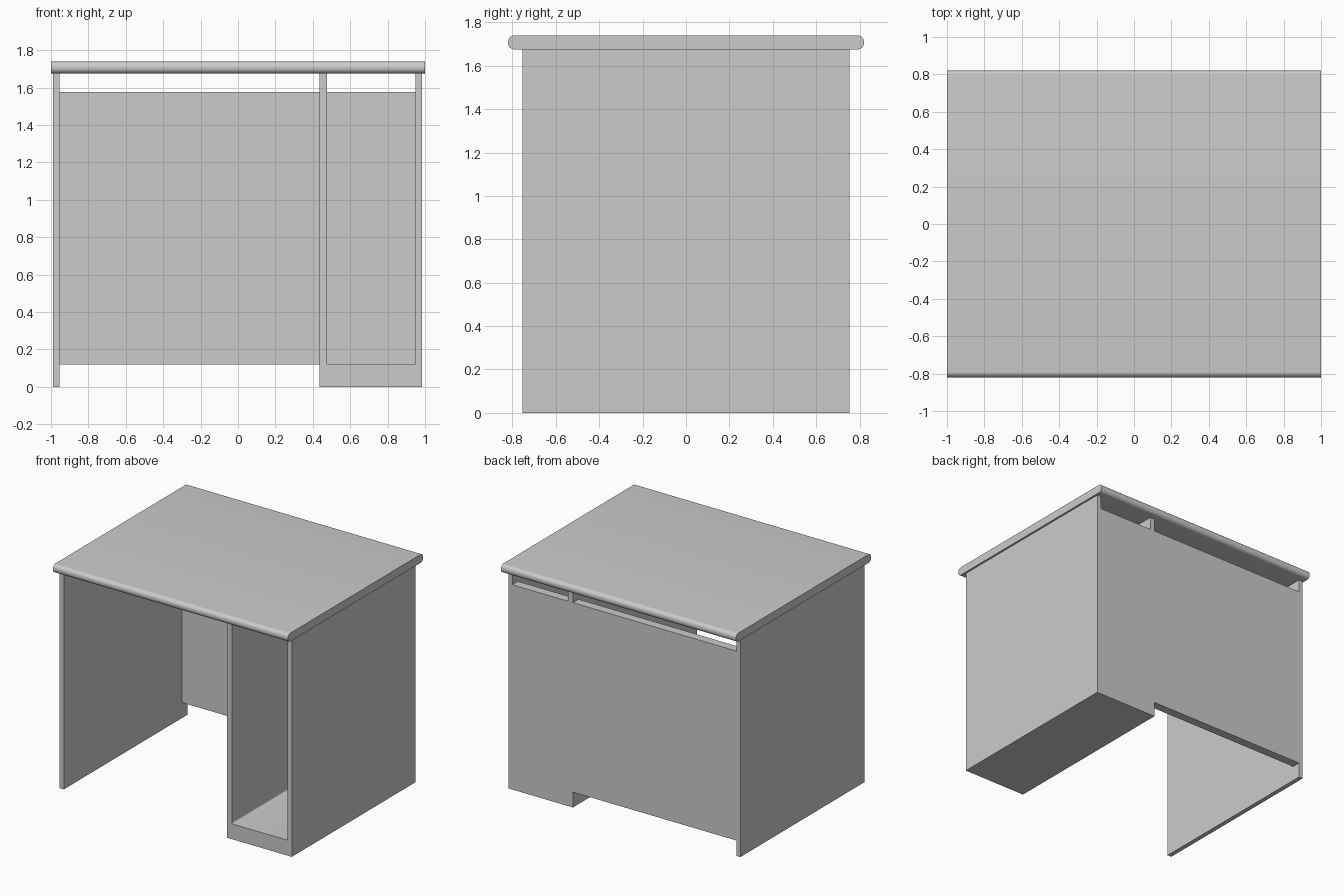
import bpy, bmesh, math

if "Cube" in bpy.data.objects:
    bpy.data.objects.remove(bpy.data.objects["Cube"])

TOP_Z, HEIGHT = 1.675, 1.74
FRONT, BACK = -0.753, 0.753


def rounded(corners, segs=8):
    """Outline from (a, b, radius) right-angled corners, filleting where radius > 0."""
    pts, n = [], len(corners)
    for i, (a, b, r) in enumerate(corners):
        if r == 0:
            pts.append((a, b))
            continue
        dirs = []
        for q in (corners[i - 1], corners[(i + 1) % n]):
            da, db = q[0] - a, q[1] - b
            d = math.hypot(da, db)
            dirs.append((da / d * r, db / d * r))
        (ua, ub), (va, vb) = dirs
        for k in range(segs + 1):
            t = math.pi / 2 * k / segs
            s, c = 1 - math.sin(t), 1 - math.cos(t)
            pts.append((a + ua * s + va * c, b + ub * s + vb * c))
    return pts


def prism(name, outline, axis, lo, hi):
    """Extrude an outline (other axis, z) along x or y from lo to hi."""
    bm = bmesh.new()
    verts = [bm.verts.new((lo, a, z) if axis == 'x' else (a, lo, z)) for a, z in outline]
    face = bm.faces.new(verts)
    out = bmesh.ops.extrude_face_region(bm, geom=[face])
    moved = [g for g in out['geom'] if isinstance(g, bmesh.types.BMVert)]
    d = hi - lo
    bmesh.ops.translate(bm, verts=moved, vec=(d, 0, 0) if axis == 'x' else (0, d, 0))
    bmesh.ops.recalc_face_normals(bm, faces=bm.faces[:])
    mesh = bpy.data.meshes.new(name)
    bm.to_mesh(mesh)
    bm.free()
    obj = bpy.data.objects.new(name, mesh)
    bpy.context.collection.objects.link(obj)
    return obj


def board(name, x0, x1, y0, y1, z0, z1):
    return prism(name, [(x0, z0), (x1, z0), (x1, z1), (x0, z1)], 'y', y0, y1)


# Desk top with rounded front and back edges
R = 0.03
top = prism("desk_top", rounded([(-0.82, TOP_Z, R), (0.82, TOP_Z, R),
                                 (0.82, HEIGHT, R), (-0.82, HEIGHT, R)]), 'x', -1, 1)

# Left side panel
board("left_panel", -0.99, -0.955, FRONT, BACK, 0, TOP_Z)

# Right pedestal: two walls and a thick floor in one U-shaped section
F = 0.01
pedestal = prism("pedestal", rounded([(0.435, 0, 0), (0.985, 0, 0), (0.985, TOP_Z, 0),
                                      (0.95, TOP_Z, 0), (0.95, 0.118, F), (0.475, 0.118, F),
                                      (0.475, TOP_Z, 0), (0.435, TOP_Z, 0)], 4),
                 'y', FRONT, BACK)

# Back panels, flush with the rear edges and open above
for name, x0, x1 in (("knee_space_back", -0.955, 0.435), ("pedestal_back", 0.475, 0.95)):
    board(name, x0, x1, BACK - 0.068, BACK, 0.118, 1.575)

# Smooth the rounded edges only
for obj in (top, pedestal):
    bpy.ops.object.select_all(action='DESELECT')
    obj.select_set(True)
    bpy.context.view_layer.objects.active = obj
    bpy.ops.object.shade_smooth_by_angle(angle=math.radians(30))
